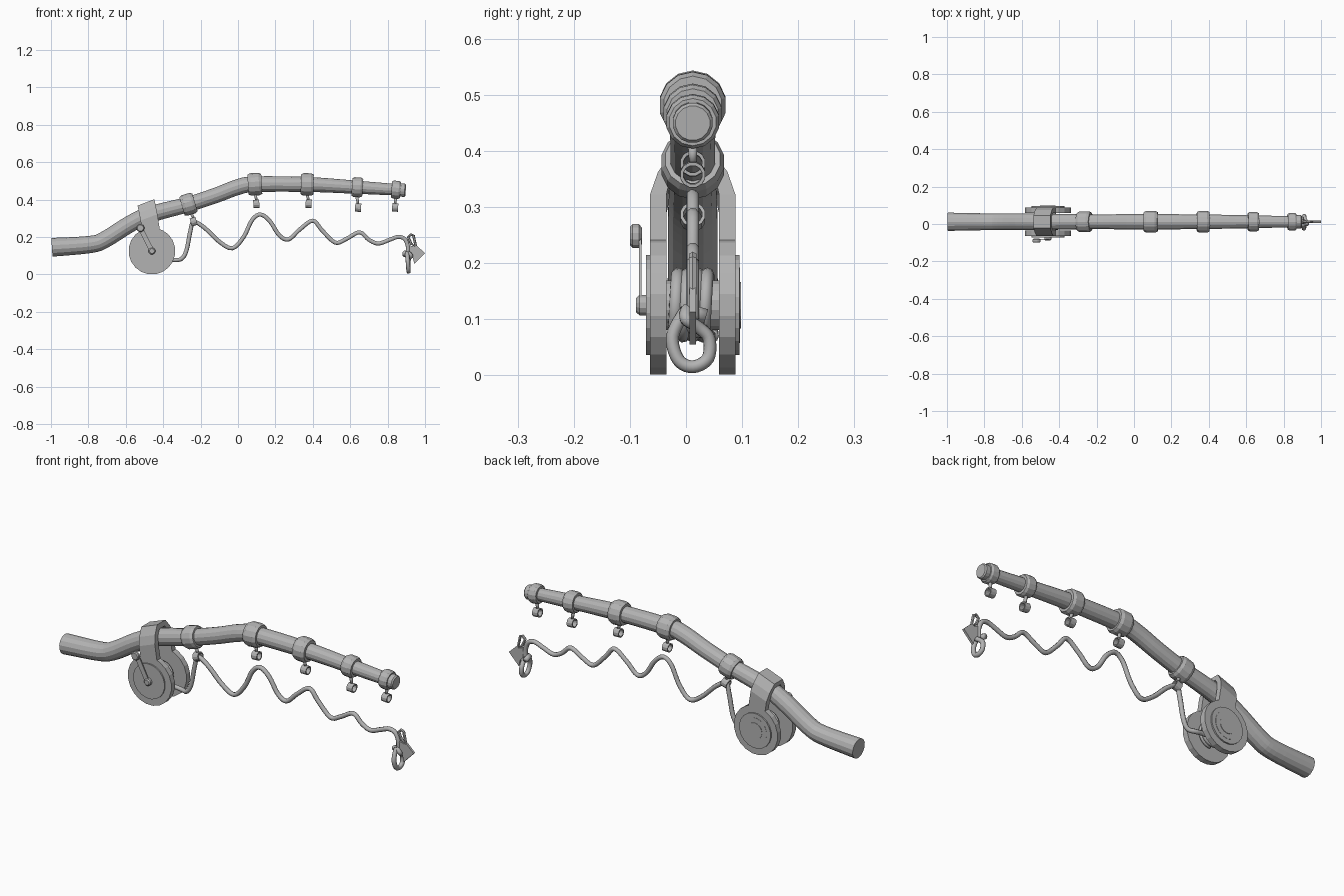
import bpy, bmesh, math
from mathutils import Vector as V

if "Cube" in bpy.data.objects:
    bpy.data.objects.remove(bpy.data.objects["Cube"])

CY = 0.012                                   # centre plane of the rod
grey = bpy.data.materials.new("light_grey")
grey.diffuse_color = (0.45, 0.45, 0.45, 1)
grey.use_nodes = True
grey.node_tree.nodes["Principled BSDF"].inputs["Base Color"].default_value = grey.diffuse_color


def finish(name, bm, smooth=False):
    bmesh.ops.recalc_face_normals(bm, faces=bm.faces)
    me = bpy.data.meshes.new(name)
    bm.to_mesh(me)
    bm.free()
    me.materials.append(grey)
    for p in me.polygons:
        p.use_smooth = smooth
    ob = bpy.data.objects.new(name, me)
    bpy.context.collection.objects.link(ob)
    return ob


def skin(name, rings, closed=False, smooth=False):
    """Bridge a list of equal point rings, capping the ends unless closed."""
    bm = bmesh.new()
    vs = [[bm.verts.new(p) for p in r] for r in rings]
    n, m = len(vs), len(vs[0])
    for i in range(n if closed else n - 1):
        a, b = vs[i], vs[(i + 1) % n]
        for j in range(m):
            k = (j + 1) % m
            bm.faces.new((a[j], a[k], b[k], b[j]))
    if not closed:
        bm.faces.new(vs[0])
        bm.faces.new(vs[-1])
    return finish(name, bm, smooth)


def circle(c, u, w, r, sides):
    return [c + (u * math.cos(a) + w * math.sin(a)) * r
            for a in [2 * math.pi * (j + 0.5) / sides for j in range(sides)]]


def lathe(name, origin, axis, profile, sides=14, closed=False, smooth=False):
    """Turn (distance along axis, radius) pairs around the axis."""
    axis = V(axis).normalized()
    u = axis.cross(V((0, 0, 1))).normalized()
    w = axis.cross(u)
    rings = [circle(V(origin) + axis * t, u, w, r, sides) for t, r in profile]
    return skin(name, rings, closed, smooth)


def spline(pts, k, closed=False):
    """Catmull-Rom points; works on vectors of any size."""
    n, out = len(pts), []
    for i in range(n if closed else n - 1):
        q = [pts[(i + d) % n] if closed else pts[min(max(i + d, 0), n - 1)] for d in (-1, 0, 1, 2)]
        for s in range(k):
            t = s / k
            out.append(0.5 * (2 * q[1] + (q[2] - q[0]) * t
                              + (2 * q[0] - 5 * q[1] + 4 * q[2] - q[3]) * t * t
                              + (3 * q[1] - q[0] - 3 * q[2] + q[3]) * t ** 3))
    if not closed:
        out.append(pts[-1])
    return out


def tube(name, pts, radii, sides, closed=False, smooth=True):
    n, rings, u = len(pts), [], V((0, 1, 0))
    for i, p in enumerate(pts):
        if closed:
            t = pts[(i + 1) % n] - pts[i - 1]
        else:
            t = pts[min(i + 1, n - 1)] - pts[max(i - 1, 0)]
        t.normalize()
        u = u - t * u.dot(t)
        u = u.normalized() if u.length > 1e-3 else t.orthogonal().normalized()
        rings.append(circle(p, u, t.cross(u), radii[i], sides))
    return skin(name, rings, closed, smooth)


def plate(name, outline, y0, y1):
    """Flat plate from an (x, z) outline."""
    return skin(name, [[V((x, y, z)) for x, z in outline] for y in (y0, y1)])


# rod: (x, z, radius)
rod = spline([V(p) for p in (
    (-0.995, 0.145, 0.05), (-0.79, 0.16, 0.046), (-0.71, 0.187, 0.045), (-0.58, 0.268, 0.045),
    (-0.47, 0.32, 0.044), (-0.267, 0.374, 0.041), (-0.12, 0.422, 0.041), (0.0, 0.467, 0.042),
    (0.09, 0.482, 0.042), (0.37, 0.481, 0.040), (0.635, 0.466, 0.035), (0.87, 0.451, 0.03))], 4)
tube("rod", [V((p.x, CY, p.y)) for p in rod], [p.z for p in rod], 14, smooth=False)


def rod_at(x):
    """Point and direction on the rod centre line."""
    for a, b in zip(rod, rod[1:]):
        if a.x <= x <= b.x:
            f = (x - a.x) / (b.x - a.x)
            return V((x, CY, a.y + (b.y - a.y) * f)), V((b.x - a.x, 0, b.y - a.y)).normalized()


# collars with hanging line guides: collar x, half length, radius, guide x, guide z
for i, (x, h, r, gx, gz) in enumerate((
        (-0.265, 0.036, 0.057, -0.237, 0.282), (0.09, 0.037, 0.06, 0.098, 0.377),
        (0.37, 0.034, 0.06, 0.378, 0.378), (0.638, 0.029, 0.053, 0.642, 0.357),
        (0.845, 0.024, 0.048, 0.84, 0.358))):
    c, d = rod_at(x)
    lathe(f"collar_{i}", c, d, [(-h, 0.025), (-h, r * 0.88), (-h * 0.6, r), (h * 0.6, r), (h, r * 0.88), (h, 0.025)])
    lathe(f"guide_ring_{i}", (gx, CY, gz), d,
          [(-0.016, 0.017), (-0.016, 0.023), (0.016, 0.023), (0.016, 0.017)], 12, closed=True, smooth=False)
    foot = c - V((-d.z, 0, d.x)) * (r * 0.9)
    tube(f"guide_stem_{i}", [foot, V((gx, CY, gz + 0.019))], [0.009, 0.007], 8)

# tip cap
c, d = rod_at(0.865)
lathe("tip_cap", c, d, [(-0.005, 0.036), (0.026, 0.036), (0.032, 0.031)], 16)

# reel: two flanges, core, side plates
RX, RZ = -0.46, 0.125
hub = (RX, CY, RZ)
for side, s in (("front", -1), ("back", 1)):
    lathe(f"reel_flange_{side}", hub, (0, s, 0), [(0.047, 0.125), (0.076, 0.125)], 20)
    lathe(f"reel_cover_{side}", hub, (0, s, 0), [(0.07, 0.09), (0.083, 0.09)], 20)
lathe("reel_back_boss", hub, (0, 1, 0), [(0.08, 0.068), (0.084, 0.068), (0.084, 0.042), (0.086, 0.042)], 20)
lathe("reel_core", hub, (0, 1, 0), [(-0.05, 0.045), (0.05, 0.045)], 16)

# crank: hub, arm, knob
lathe("crank_hub", hub, (0, -1, 0), [(0.08, 0.019), (0.095, 0.019), (0.101, 0.013)], 12)
plate("crank_arm", [(-0.472, 0.122), (-0.448, 0.13), (-0.512, 0.256), (-0.536, 0.246)], -0.084, -0.079)
lathe("crank_knob", (-0.522, 0, 0.248), (0, -1, 0), [(0.078, 0.015), (0.084, 0.022), (0.095, 0.022), (0.1, 0.017)], 12)

# strap over the rod holding the reel
half = [(0.076, 0.17), (0.076, 0.305), (0.062, 0.345), (0.034, 0.385)]
inner = [(0.047, 0.17), (0.047, 0.305), (0.040, 0.335), (0.022, 0.36)]


def mirror(h):
    return h + [(-y, z) for y, z in reversed(h)]


rings = []
for (yo, zo), (yi, zi) in zip(mirror(half), mirror(inner)):
    ring = []
    for y, z, dx in ((yo, zo, -0.045), (yo, zo, 0.045), (yi, zi, 0.045), (yi, zi, -0.045)):
        lean = max(0, z - 0.2) * -0.2
        ring.append(V((-0.455 + dx + lean, CY + y, z + dx * 0.38)))
    rings.append(ring)
skin("reel_strap", rings)

# line: wound on the core, then waving below the rod
coil = []
for i in range(97):
    a = math.radians(-90 + i * 15)
    coil.append(V((RX + 0.055 * math.cos(a), CY - 0.035 + 0.07 * i / 96, RZ + 0.055 * math.sin(a))))
tube("wound_line", coil, [0.012] * len(coil), 8)
wave = [(-0.45, 0.07), (-0.38, 0.082), (-0.335, 0.077), (-0.30, 0.085), (-0.275, 0.13), (-0.255, 0.23),
        (-0.237, 0.28), (-0.18, 0.25), (-0.10, 0.175), (-0.03, 0.14), (0.03, 0.2), (0.075, 0.29),
        (0.12, 0.32), (0.17, 0.285), (0.22, 0.21), (0.27, 0.187), (0.33, 0.24), (0.40, 0.287),
        (0.45, 0.235), (0.52, 0.17), (0.58, 0.19), (0.65, 0.225), (0.70, 0.185), (0.75, 0.165),
        (0.81, 0.185), (0.855, 0.2), (0.89, 0.19), (0.908, 0.15), (0.908, 0.1)]
pts = spline([V((x, CY + (0.03 if x < -0.4 else 0.015 if x < -0.3 else 0), z)) for x, z in wave], 5)
tube("fishing_line", pts, [0.0115] * len(pts), 8)

# knot loop at the line end
loop = spline([V(p) for p in (
    (0.905, 0.0, 0.115), (0.908, -0.024, 0.07), (0.911, -0.014, 0.028), (0.912, 0.012, 0.015),
    (0.911, 0.039, 0.03), (0.91, 0.041, 0.065), (0.915, 0.022, 0.085), (0.925, 0.0, 0.1))], 5, True)
tube("knot_loop", loop, [0.0115] * len(loop), 8, closed=True)
tube("knot_wrap", [V((0.893, 0.0, 0.115)), V((0.893, 0.036, 0.105))], [0.014, 0.014], 8)

# hook: barb plate with an open eye above it
plate("hook_barb", [(0.918, 0.155), (0.945, 0.148), (0.955, 0.155), (1.0, 0.113), (0.943, 0.055),
                    (0.935, 0.088), (0.905, 0.105)], CY - 0.006, CY + 0.006)
eye = [V((x, CY, z)) for x, z in ((0.91, 0.2), (0.925, 0.213), (0.938, 0.208), (0.952, 0.145), (0.925, 0.165))]
tube("hook_eye", eye, [0.0075] * 5, 6, closed=True, smooth=False)
